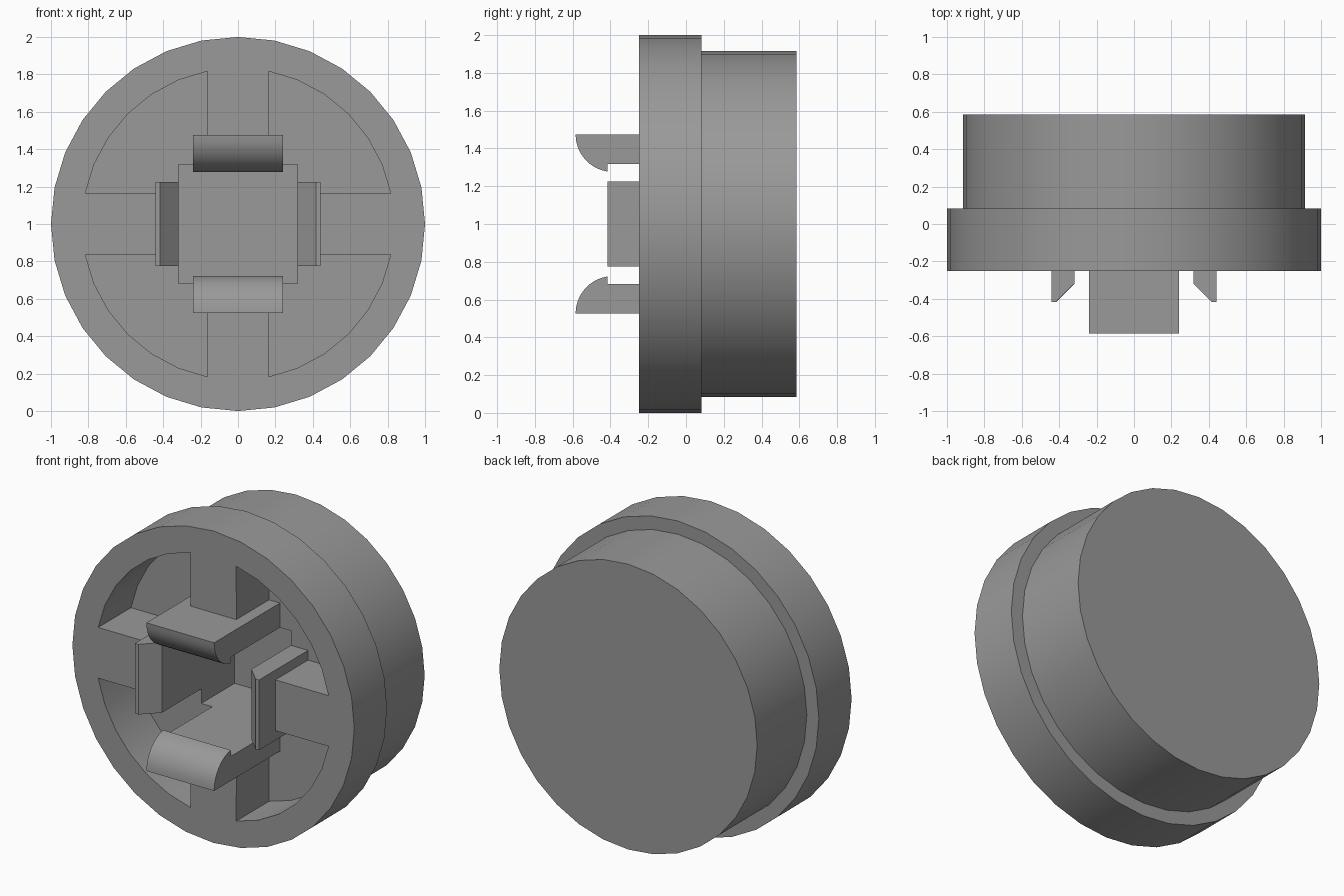
import bpy, bmesh, math
from mathutils import Matrix

if "Cube" in bpy.data.objects:
    bpy.data.objects.remove(bpy.data.objects["Cube"])

CZ = 1.0                       # height of the cap axis
FRONT, STEP, BACK = -0.25, 0.082, 0.585
SEG = 32

grey = bpy.data.materials.new("plain grey")
grey.diffuse_color = (0.32, 0.32, 0.32, 1)
grey.use_nodes = True
grey.node_tree.nodes["Principled BSDF"].inputs["Base Color"].default_value = grey.diffuse_color


def finish(name, bm):
    bmesh.ops.recalc_face_normals(bm, faces=bm.faces)
    me = bpy.data.meshes.new(name)
    bm.to_mesh(me)
    bm.free()
    me.materials.append(grey)
    ob = bpy.data.objects.new(name, me)
    bpy.context.collection.objects.link(ob)
    return ob


def prism(name, pts, vec, rot=0.0):
    """Extrude a closed outline along vec, turn it about the cap axis, lift it."""
    bm = bmesh.new()
    face = bm.faces.new([bm.verts.new(p) for p in pts])
    out = bmesh.ops.extrude_face_region(bm, geom=[face])
    bmesh.ops.translate(bm, vec=vec,
                        verts=[v for v in out["geom"] if isinstance(v, bmesh.types.BMVert)])
    m = Matrix.Translation((0, 0, CZ)) @ Matrix.Rotation(rot, 4, "Y")
    bmesh.ops.transform(bm, matrix=m, verts=bm.verts)
    return finish(name, bm)


def smooth(ob):
    bpy.ops.object.select_all(action="DESELECT")
    ob.select_set(True)
    bpy.context.view_layer.objects.active = ob
    bpy.ops.object.shade_smooth_by_angle(angle=math.radians(30))


# Body: stepped round cap, revolved about the y axis
bm = bmesh.new()
rings = []
for r, y in [(1, FRONT), (1, STEP), (0.915, STEP), (0.915, BACK)]:
    rings.append([bm.verts.new((r * math.sin(2 * math.pi * i / SEG), y,
                                CZ + r * math.cos(2 * math.pi * i / SEG)))
                  for i in range(SEG)])
for a, b in zip(rings, rings[1:]):
    for i in range(SEG):
        j = (i + 1) % SEG
        bm.faces.new((a[i], a[j], b[j], b[i]))
bm.faces.new(rings[0])
bm.faces.new(rings[-1])
body = finish("cap_body", bm)

# Cutters: deep square socket and four quadrant pockets
h, w, r = 0.318, 0.163, 0.833
y0 = FRONT - 0.1
cutters = [prism("socket_cutter", [(-h, y0, -h), (h, y0, -h), (h, y0, h), (-h, y0, h)],
                 (0, 0.42 - y0, 0))]
quadrant = [(w, y0, w)]
for k in range(1, 8):
    t = 2 * math.pi * k / SEG
    quadrant.append((r * math.cos(t), y0, r * math.sin(t)))
for q in range(4):
    cutters.append(prism("pocket_cutter", quadrant, (0, STEP - y0, 0), q * math.pi / 2))

bpy.context.view_layer.objects.active = body
for c in cutters:
    mod = body.modifiers.new("cut", "BOOLEAN")
    mod.operation, mod.solver, mod.object = "DIFFERENCE", "EXACT", c
    bpy.ops.object.modifier_apply(modifier=mod.name)
for c in cutters:
    bpy.data.objects.remove(c, do_unlink=True)
smooth(body)

# Hooked clips above and below the socket, with a rounded nose
hook = [(-0.24, STEP, h), (-0.24, STEP, 0.475), (-0.24, -0.585, 0.475)]
for i in range(1, 9):
    t = math.radians(81) * i / 8
    hook.append((-0.24, -0.385 - 0.2 * math.cos(t), 0.475 - 0.2 * math.sin(t)))
hook += [(-0.24, -0.416, h)]
for name, rot in (("upper_hook_clip", 0), ("lower_hook_clip", math.pi)):
    smooth(prism(name, hook, (0.48, 0, 0), rot))

# Bevelled side clips left and right of the socket
side = [(h, STEP, -0.225), (0.44, STEP, -0.225), (0.44, -0.416, -0.225),
        (0.416, -0.416, -0.225), (h, -0.318, -0.225)]
for name, rot in (("right_side_clip", 0), ("left_side_clip", math.pi)):
    prism(name, side, (0, 0, 0.45), rot)
